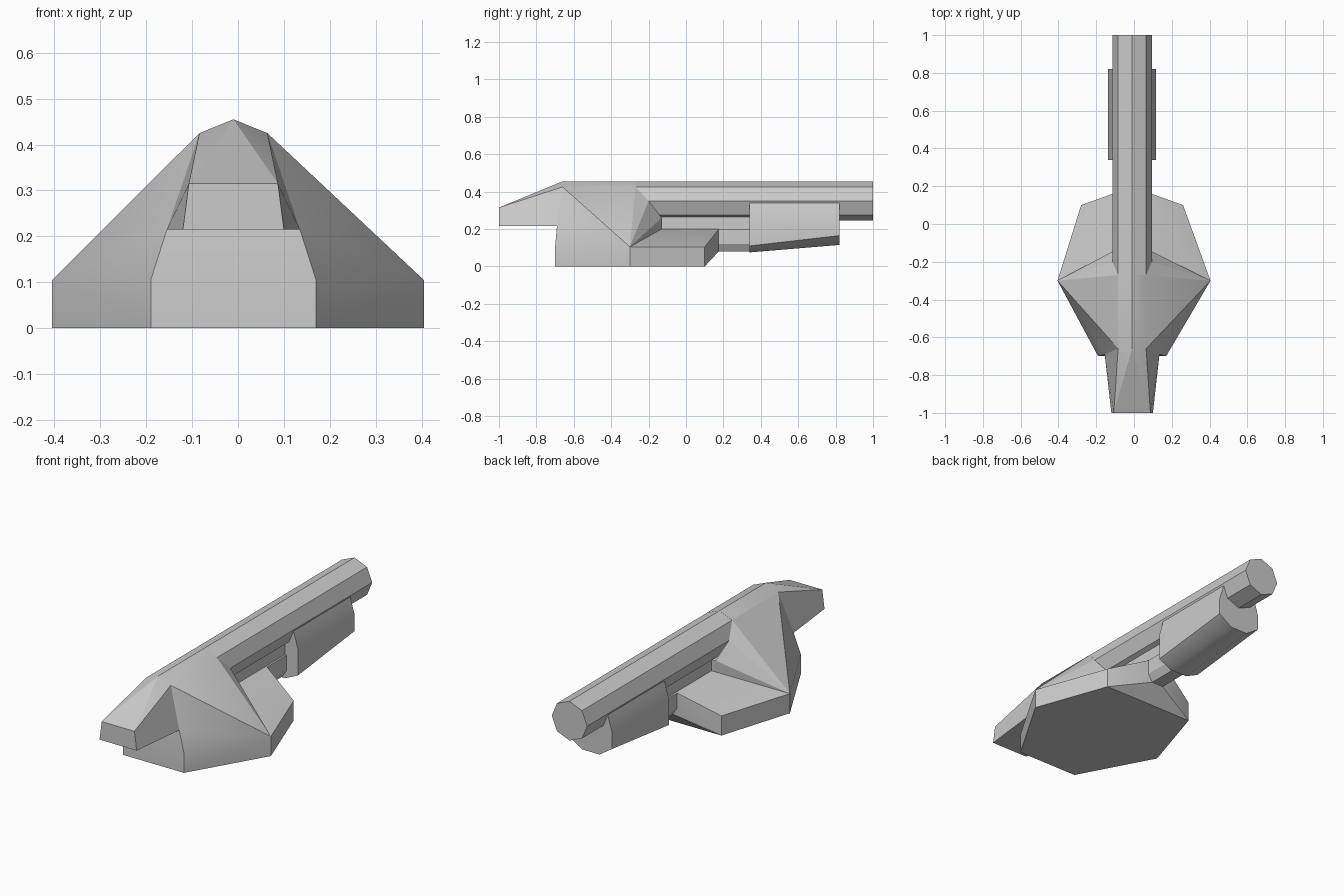
import bpy, bmesh, math

if "Cube" in bpy.data.objects:
    bpy.data.objects.remove(bpy.data.objects["Cube"])

CX = -0.01  # the symmetry axis sits slightly left of the origin


def make(name, verts, faces, smooth=None):
    me = bpy.data.meshes.new(name)
    bm = bmesh.new()
    vs = [bm.verts.new(v) for v in verts]
    for f in faces:
        bm.faces.new([vs[i] for i in f])
    bmesh.ops.recalc_face_normals(bm, faces=bm.faces)
    bm.to_mesh(me)
    bm.free()
    ob = bpy.data.objects.new(name, me)
    bpy.context.collection.objects.link(ob)
    if smooth:
        bpy.ops.object.select_all(action='DESELECT')
        ob.select_set(True)
        bpy.context.view_layer.objects.active = ob
        bpy.ops.object.shade_smooth_by_angle(angle=math.radians(smooth))
    return ob


def loft(name, start, end, y0, y1, smooth=None):
    """Solid between two x/z cross-sections at y0 and y1."""
    n = len(start)
    verts = [(CX + x, y0, z) for x, z in start] + [(CX + x, y1, z) for x, z in end]
    faces = [(i, (i + 1) % n, n + (i + 1) % n, n + i) for i in range(n)]
    faces += [tuple(range(n)), tuple(range(n, 2 * n))]
    return make(name, verts, faces, smooth)


def mirrored(half):
    return half + [(-x, z) for x, z in reversed(half)]


# Body: half-hull points (x from the axis, y, z), mirrored below
P = {
    'F0': (.18, -.70, 0), 'F1': (.18, -.70, .105),       # front foot
    'W0': (.405, -.30, 0), 'W1': (.405, -.30, .105),     # widest corner
    'R0': (.27, .10, 0), 'R1': (.27, .10, .105),         # rear foot
    'E0': (.035, .175, .08), 'E1': (.06, .175, .12), 'E2': (.06, .175, .20),
    'D2': (.06, -.13, .20), 'D1': (.074, -.13, .26),     # neck under barrel
    'G': (.105, -.20, .35), 'T2': (.074, -.27, .425), 'T': (.074, -.66, .425),
    'S': (.145, -.69, .215), 'N0': (.11, -1, .215), 'N1': (.097, -1, .315),
    'A': (0, -.66, .455), 'B': (0, -.27, .455),          # top ridge
}
side_faces = ['F0 W0 W1 F1', 'W0 R0 R1 W1', 'R0 E0 E1', 'R0 E1 E2 R1', 'W1 R1 E2 D2',
              'W1 D2 D1', 'W1 D1 G', 'W1 G T2', 'W1 T2 T', 'W1 T S', 'W1 S F1',
              'S T N1 N0', 'T T2 B A', 'N1 T A']
# Faces crossing the axis: the listed half plus its mirror image
cross_faces = ['F0 W0 R0', 'F0 F1', 'F1 S', 'S N0', 'N0 N1', 'N1 A', 'R0 E0',
               'E0 E1 E2', 'E2 D2', 'D2 D1', 'D1 G', 'G T2 B']
verts, index = [], {}
for side in (1, -1):
    for key, (x, y, z) in P.items():
        if x == 0 and side < 0:
            index[key, side] = index[key, 1]
            continue
        index[key, side] = len(verts)
        off = 0 if key[0] == 'W' else CX
        verts.append((off + side * x, y, z))
faces = [[index[k, s] for k in f.split()] for f in side_faces for s in (1, -1)]
for f in cross_faces:
    ks = f.split()
    loop = [index[k, 1] for k in ks] + [index[k, -1] for k in reversed(ks)]
    faces.append(list(dict.fromkeys(loop)))
make('body', verts, faces, 22)

# Octagonal barrel
octagon = [(.105 * math.sin(i * math.pi / 4), .35 + .105 * math.cos(i * math.pi / 4))
           for i in range(8)]
loft('barrel', octagon, octagon, -.27, 1.0)

# Tapered housing slung under the barrel
loft('lower_housing',
     mirrored([(.098, .35), (.127, .25), (.127, .11), (.052, .075)]),
     mirrored([(.098, .35), (.127, .25), (.127, .165), (.052, .115)]), .34, .82, 30)

# Short connector from body to housing
link = mirrored([(.06, .20), (.06, .12), (.035, .08)])
loft('connector', link, link, .17, .36)

# Web between barrel and connector
web = mirrored([(.05, .27), (.05, .19)])
loft('barrel_web', web, web, -.15, .36)
